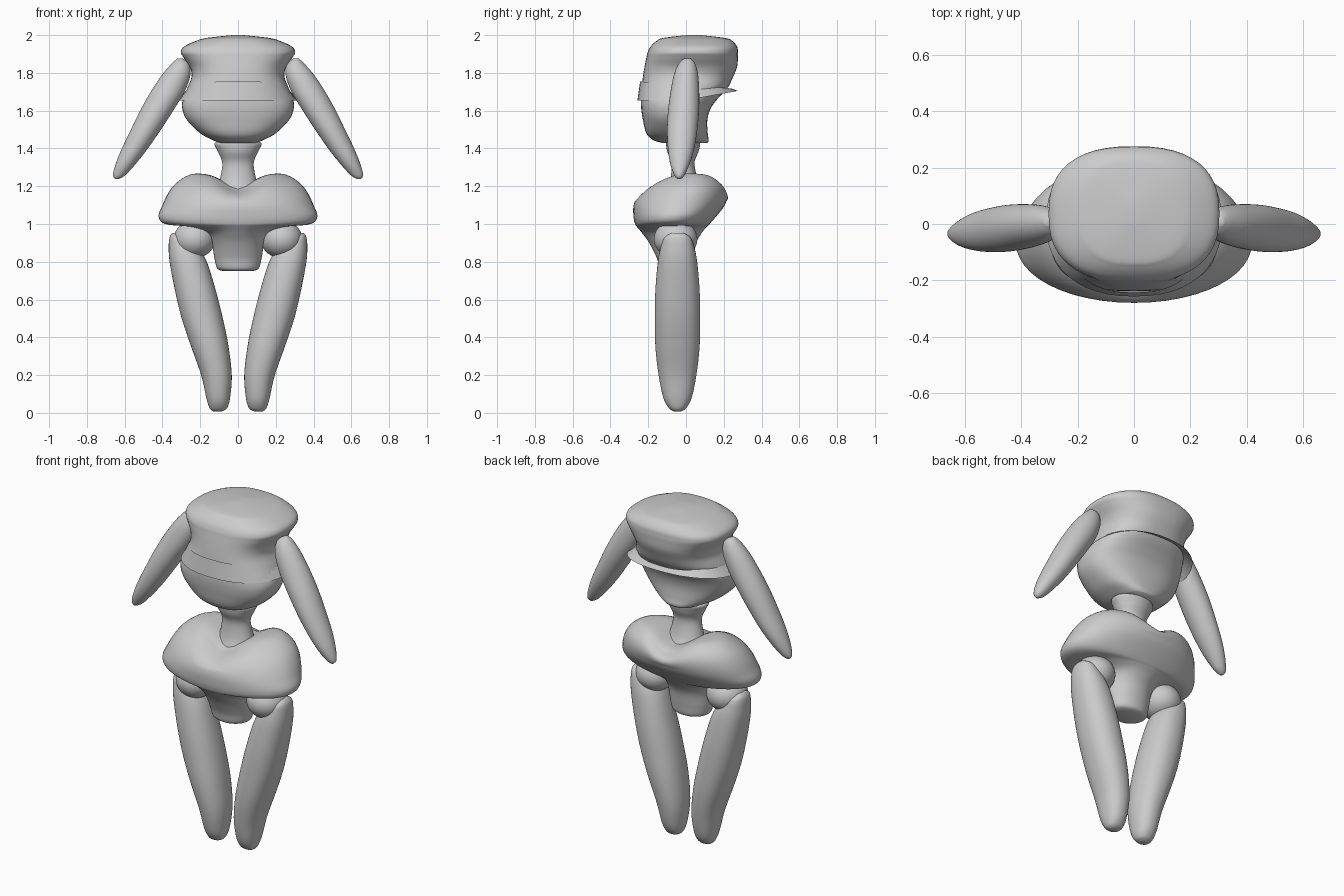
import bpy, bmesh, math

SEG = 48


def ring(bm, x0, x1, y0, y1, n, zf):
    """Superelliptic ring; zf gives the height at (x, y)."""
    out = []
    for i in range(SEG):
        a = 2 * math.pi * i / SEG
        c, s = math.cos(a), math.sin(a)
        x = (x0 + x1) / 2 + (x1 - x0) / 2 * math.copysign(abs(c) ** (2 / n), c)
        y = (y0 + y1) / 2 + (y1 - y0) / 2 * math.copysign(abs(s) ** (2 / n), s)
        out.append(bm.verts.new((x, y, zf(x, y))))
    return out


def bridge(bm, a, b):
    for i in range(SEG):
        j = (i + 1) % SEG
        bm.faces.new((a[i], a[j], b[j], b[i]))


def finish(name, bm):
    bmesh.ops.recalc_face_normals(bm, faces=bm.faces)
    me = bpy.data.meshes.new(name)
    bm.to_mesh(me)
    bm.free()
    ob = bpy.data.objects.new(name, me)
    bpy.context.collection.objects.link(ob)
    for p in me.polygons:
        p.use_smooth = True
    return ob


def spline(rows, steps=6):
    out = []
    for k in range(len(rows) - 1):
        p = [rows[min(max(k + d, 0), len(rows) - 1)] for d in (-1, 0, 1, 2)]
        for s in range(steps):
            t = s / steps
            out.append([b + t * ((c - a) / 2 + t * ((a - 2.5 * b + 2 * c - d / 2)
                        + t * (1.5 * (b - c) + (d - a) / 2))) for a, b, c, d in zip(*p)])
    return out + [list(rows[-1])]


def loft(name, rows, n=2.0, shift=None):
    """Closed skin over rows of (z, x0, x1, y0, y1), bottom to top."""
    bm = bmesh.new()
    rings = []
    for z, x0, x1, y0, y1 in spline(rows):
        zf = (lambda x, y, z=z: z + (shift(x, y, z) if shift else 0))
        rings.append(ring(bm, x0, x1, y0, y1, n, zf))
    for a, b in zip(rings, rings[1:]):
        bridge(bm, a, b)
    for r in (rings[0], rings[-1]):
        co = sum((v.co for v in r), r[0].co * 0) / SEG
        if shift and r is rings[-1]:
            co.z = rows[-1][0] + shift(co.x, co.y, rows[-1][0])
        c = bm.verts.new(co)
        for i in range(SEG):
            bm.faces.new((r[i], r[(i + 1) % SEG], c))
    return finish(name, bm)


def sym(rows):
    return [(z, -w, w, y0, y1) for z, w, y0, y1 in rows]


def mirrored(ob):
    m = ob.modifiers.new("Mirror", "MIRROR")
    m.use_mirror_merge = False
    return ob


# Head: bowl-shaped face, waist and flared flat crown
loft("head", sym([
    (1.43, .10, -.13, .115), (1.445, .135, -.175, .12), (1.48, .20, -.21, .115),
    (1.55, .27, -.228, .113), (1.61, .295, -.237, .13), (1.66, .292, -.238, .165),
    (1.72, .268, -.235, .22), (1.78, .246, -.228, .25), (1.83, .255, -.22, .27),
    (1.88, .288, -.21, .275), (1.91, .303, -.203, .275), (1.94, .285, -.187, .27),
    (1.97, .22, -.155, .245), (1.985, .165, -.12, .205), (2.0, .03, 0, .08)]), 2.5)

# Thin flared band around the head
bm = bmesh.new()
up = ring(bm, -.25, .25, -.243, .24, 2.4, lambda x, y: 1.736 - .076 * y)
low = ring(bm, -.312, .312, -.257, .275, 2.3, lambda x, y: 1.655 + .18 * max(0, y))
bridge(bm, low, up)
finish("head_band", bm)

# Neck: waisted column
loft("neck", sym([
    (1.17, .12, -.11, .10), (1.23, .098, -.085, .065), (1.32, .083, -.075, .045),
    (1.38, .105, -.098, .065), (1.42, .125, -.105, .075), (1.435, .115, -.1, .07)]))

# Torso: wide shoulders leaning forward, with a dip at the neck
loft("torso", sym([
    (.75, .075, -.12, .01), (.765, .11, -.14, .03), (.82, .125, -.155, .04),
    (.90, .14, -.195, .055), (.955, .17, -.235, .085), (.985, .26, -.26, .11),
    (1.0, .385, -.27, .125), (1.04, .42, -.278, .16), (1.10, .40, -.277, .205),
    (1.16, .372, -.25, .222), (1.21, .335, -.20, .212), (1.25, .28, -.13, .175),
    (1.268, .22, -.07, .13), (1.272, .08, 0, .06)]), 2.1,
    lambda x, y, z: -.075 * math.exp(-(x / .11) ** 2) * min(1, max(0, (z - 1.12) / .13)))

# Legs: tapering inward to rounded ends
mirrored(loft("leg", [(z, a, b, -.045 - r, -.045 + r) for z, a, b, r in [
    (.008, .085, .13, .02), (.025, .058, .15, .045), (.08, .042, .168, .075),
    (.2, .033, .195, .1), (.35, .05, .248, .117), (.5, .08, .298, .12),
    (.65, .118, .334, .117), (.8, .165, .362, .104), (.88, .215, .367, .088),
    (.93, .27, .362, .068), (.953, .315, .347, .03)]], 2.2))

# Hip joints
mirrored(loft("hip_joint", [
    (.92 - .1 * math.cos(t), .23 - .11 * math.sin(t), .23 + .11 * math.sin(t),
     -.055 - .115 * math.sin(t), -.055 + .115 * math.sin(t))
    for t in [.05 + i * (math.pi - .1) / 10 for i in range(11)]]))

# Arms: slender pods hanging outward
mirrored(loft("arm", [(z, a, b, y - r, y + r) for z, a, b, y, r in [
    (1.238, .63, .65, -.037, .01), (1.26, .595, .662, -.035, .028),
    (1.32, .54, .647, -.032, .052), (1.4, .477, .615, -.026, .07),
    (1.5, .408, .567, -.02, .08), (1.6, .343, .518, -.013, .082),
    (1.7, .283, .462, -.006, .076), (1.79, .252, .402, 0, .064),
    (1.85, .26, .35, .005, .043), (1.877, .295, .32, .008, .015)]]))
